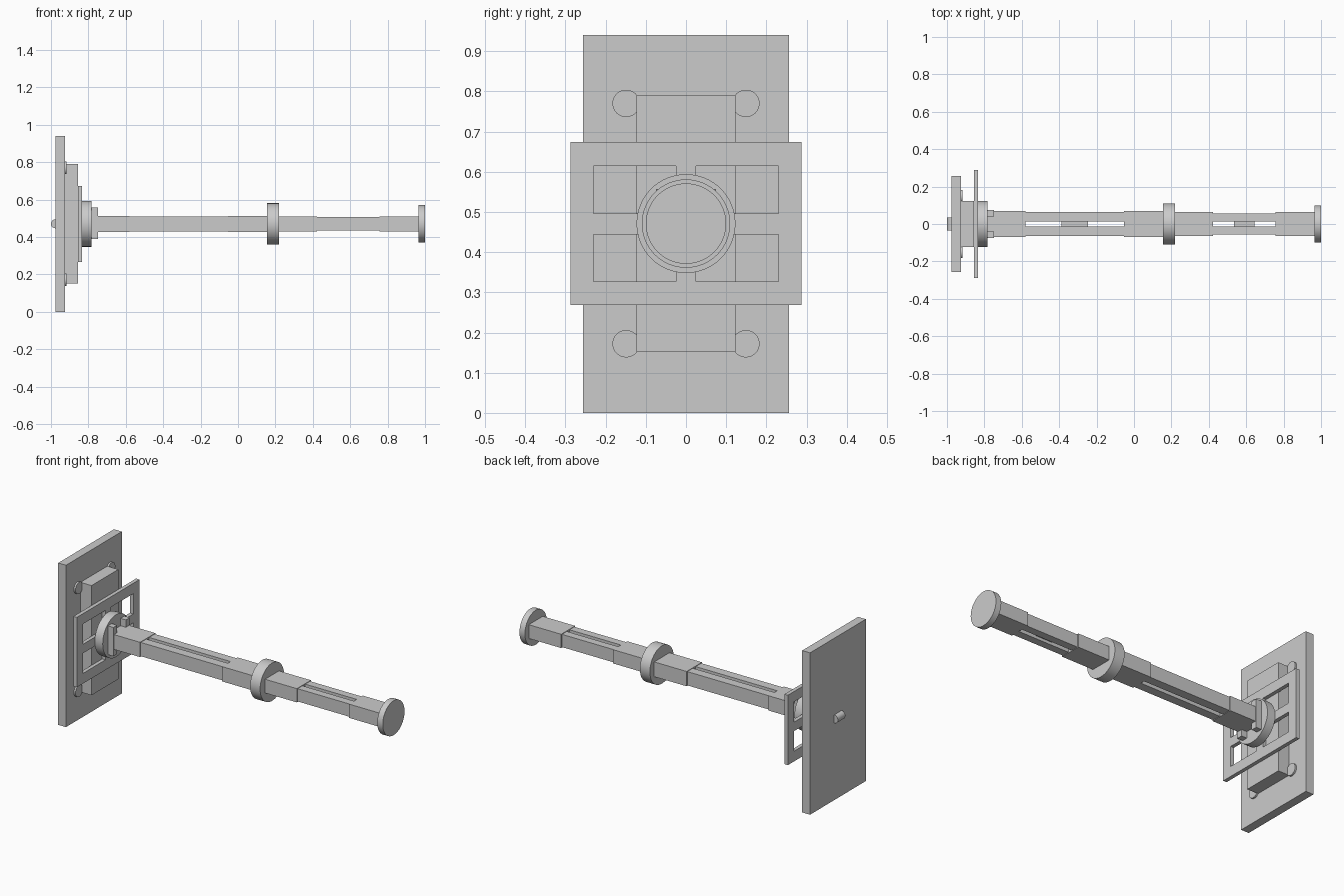
import bpy, bmesh, math

if "Cube" in bpy.data.objects:
    bpy.data.objects.remove(bpy.data.objects["Cube"])

ZC = 0.471  # height of the rod axis

grey = bpy.data.materials.new("light_grey")
grey.diffuse_color = (0.6, 0.6, 0.6, 1)
grey.use_nodes = True
grey.node_tree.nodes["Principled BSDF"].inputs["Base Color"].default_value = grey.diffuse_color


def box(name, x, y, z):
    """Box from (min, max) ranges."""
    lo, hi = zip(x, y, z)
    bpy.ops.mesh.primitive_cube_add(size=1, location=[(a + b) / 2 for a, b in zip(lo, hi)])
    ob = bpy.context.object
    ob.name = name
    ob.scale = [b - a for a, b in zip(lo, hi)]
    bpy.ops.object.transform_apply(location=False, rotation=False, scale=True)
    ob.data.materials.append(grey)
    return ob


def disc(name, x0, x1, r, y=0, z=ZC, sides=64):
    """Cylinder along x."""
    bpy.ops.mesh.primitive_cylinder_add(vertices=sides, radius=r, depth=x1 - x0,
                                        location=((x0 + x1) / 2, y, z),
                                        rotation=(0, math.pi / 2, 0))
    ob = bpy.context.object
    ob.name = name
    bpy.ops.object.shade_smooth_by_angle(angle=math.radians(35))
    ob.data.materials.append(grey)
    return ob


# Wall plate, raised block and screws
box("wall_plate", (-0.976, -0.926), (-0.256, 0.256), (0, 0.94))
box("raised_block", (-0.926, -0.855), (-0.123, 0.123), (0.153, 0.79))
for y in (-0.149, 0.149):
    for z in (0.172, 0.77):
        disc("screw_head", -0.93, -0.916, 0.034, y, z, 32)

# Rounded pin on the back of the wall plate
bpy.ops.mesh.primitive_cylinder_add(vertices=24, radius=0.024, depth=0.068,
                                    location=(-0.976, 0, ZC), rotation=(math.pi / 2, 0, 0))
pin = bpy.context.object
pin.name = "back_pin"
bpy.ops.object.shade_smooth_by_angle(angle=math.radians(35))
pin.data.materials.append(grey)

# Window frame plate: a grid of cells with four openings
ys = (-0.288, -0.23, -0.025, 0.025, 0.23, 0.288)
zs = (0.268, 0.327, 0.444, 0.496, 0.614, 0.674)
bm = bmesh.new()
grid = [[bm.verts.new((-0.845, y, z)) for z in zs] for y in ys]
for i in range(5):
    for j in range(5):
        if not (i % 2 and j % 2):
            bm.faces.new((grid[i][j], grid[i + 1][j], grid[i + 1][j + 1], grid[i][j + 1]))
mesh = bpy.data.meshes.new("frame_plate")
bm.to_mesh(mesh)
bm.free()
mesh.materials.append(grey)
frame = bpy.data.objects.new("frame_plate", mesh)
bpy.context.collection.objects.link(frame)
solid = frame.modifiers.new("thickness", 'SOLIDIFY')
solid.thickness = 0.022
solid.offset = 0

# Collars along the rod
disc("base_collar", -0.834, -0.783, 0.123)
disc("middle_collar", 0.155, 0.219, 0.110)
disc("end_cap", 0.965, 1.0, 0.100)

# Upright tabs either side of the rod root
for s in (-1, 1):
    box("root_tab", (-0.785, -0.748), sorted((s * 0.04, s * 0.075)), (0.39, 0.557))

# Solid rod sections: x range, half width, half height
for x0, x1, w, h in ((-0.785, -0.58, 0.070, 0.043), (-0.053, 0.157, 0.070, 0.043),
                     (0.217, 0.423, 0.064, 0.040), (0.757, 0.967, 0.064, 0.040)):
    box("rod_section", (x0, x1), (-w, w), (ZC - h, ZC + h))

# Slotted rod sections: twin rails with a recessed bridge
for x0, x1, w, h, b0, b1 in ((-0.58, -0.053, 0.064, 0.040, -0.387, -0.245),
                             (0.423, 0.757, 0.057, 0.037, 0.535, 0.645)):
    for s in (-1, 1):
        box("slot_rail", (x0, x1), sorted((s * 0.0125, s * w)), (ZC - h, ZC + h))
    box("slot_bridge", (b0, b1), (-0.0125, 0.0125), (ZC - 0.02, ZC + 0.02))
